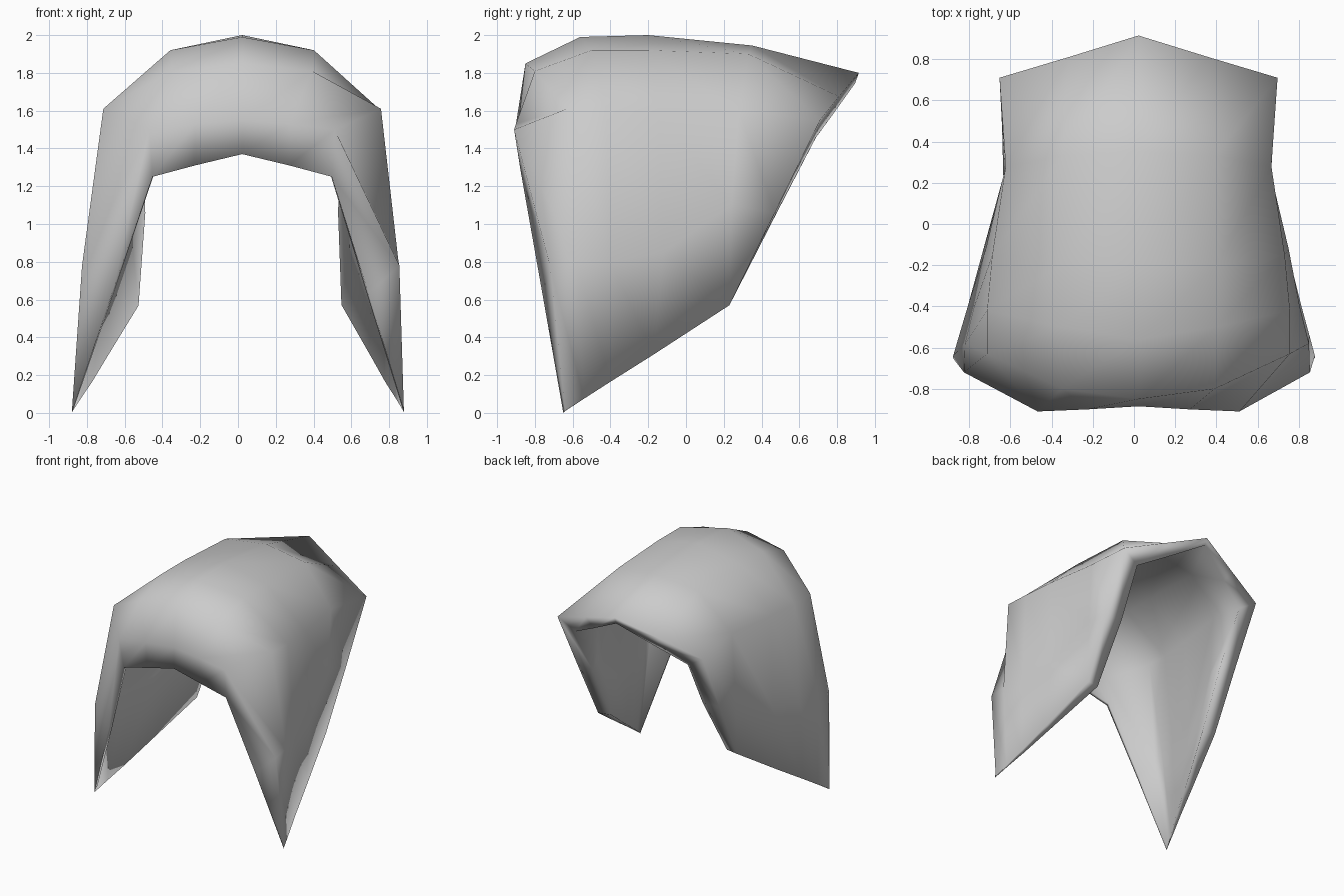
import bpy, bmesh, math

if "Cube" in bpy.data.objects:
    bpy.data.objects.remove(bpy.data.objects["Cube"])

# Half-arches from front rim to back rim: crown, shoulder, temple, cheek, hem
ARCHES = [
    [(0, -.88, 1.37), (.25, -.88, 1.31), (.475, -.87, 1.25), (.68, -.76, .63), (.88, -.65, .002)],
    [(0, -.885, 1.55), (.25, -.90, 1.53), (.49, -.91, 1.5), (.84, -.72, .78), (.878, -.64, .012)],
    [(0, -.85, 1.85), (.37, -.80, 1.81), (.735, -.63, 1.61), (.835, -.58, .80), (.85, -.54, .075)],
    [(0, -.56, 1.99), (.38, -.50, 1.92), (.735, -.42, 1.60), (.79, -.40, .80), (.81, -.40, .165)],
    [(0, -.20, 2.0), (.38, -.20, 1.92), (.71, -.15, 1.60), (.735, -.12, .85), (.75, -.17, .31)],
    [(0, .35, 1.945), (.37, .33, 1.90), (.645, .28, 1.60), (.645, .24, 1.10), (.645, .23, .57)],
    [(0, .915, 1.80), (.34, .81, 1.675), (.675, .71, 1.55), (.66, .47, 1.06)],
]
# Wall thickness along the front rim, body, hem and back rim
FRONT, BODY = .03, .045
HEM = [.002, .006, .015, .035, .06, .11]
BACK = [.06, .11, .18, .15]


def wall(r, c):
    if r == 6:
        return BACK[c]
    if c == 4:
        return HEM[r]
    return FRONT if r == 0 else BODY


def lean(p, side):
    # Upper shell sits slightly off-centre
    return (p[0] * side + .022 * min(1, p[2] / 1.2), p[1], p[2])


# Outer skin of the hood; the back rim shares the rear hem corners
bm = bmesh.new()
walls, grid = [], []
for r, half in enumerate(ARCHES):
    row = []
    for i, k in enumerate(range(-4, 5)):
        c = abs(k)
        if c >= len(half):
            row.append(grid[r - 1][i])
            continue
        row.append(bm.verts.new(lean(half[c], -1 if k < 0 else 1)))
        walls.append(wall(r, c))
    grid.append(row)
for a, b in zip(grid, grid[1:]):
    for i in range(8):
        loop = list(dict.fromkeys((a[i], a[i + 1], b[i + 1], b[i])))
        bm.faces.new(loop)
mesh = bpy.data.meshes.new("hood_shell")
bm.to_mesh(mesh)
bm.free()
hood = bpy.data.objects.new("hood_shell", mesh)
bpy.context.collection.objects.link(hood)

# Tapered wall, thick at the back rim and vanishing at the front tips
group = hood.vertex_groups.new(name="wall")
for i, w in enumerate(walls):
    group.add([i], w / .2, 'REPLACE')
solid = hood.modifiers.new("wall", 'SOLIDIFY')
solid.thickness = .2
solid.offset = -1
solid.vertex_group = "wall"

bpy.context.view_layer.objects.active = hood
hood.select_set(True)
bpy.ops.object.modifier_apply(modifier=solid.name)

# Soft shading all over, rims included
bpy.ops.object.shade_smooth()
